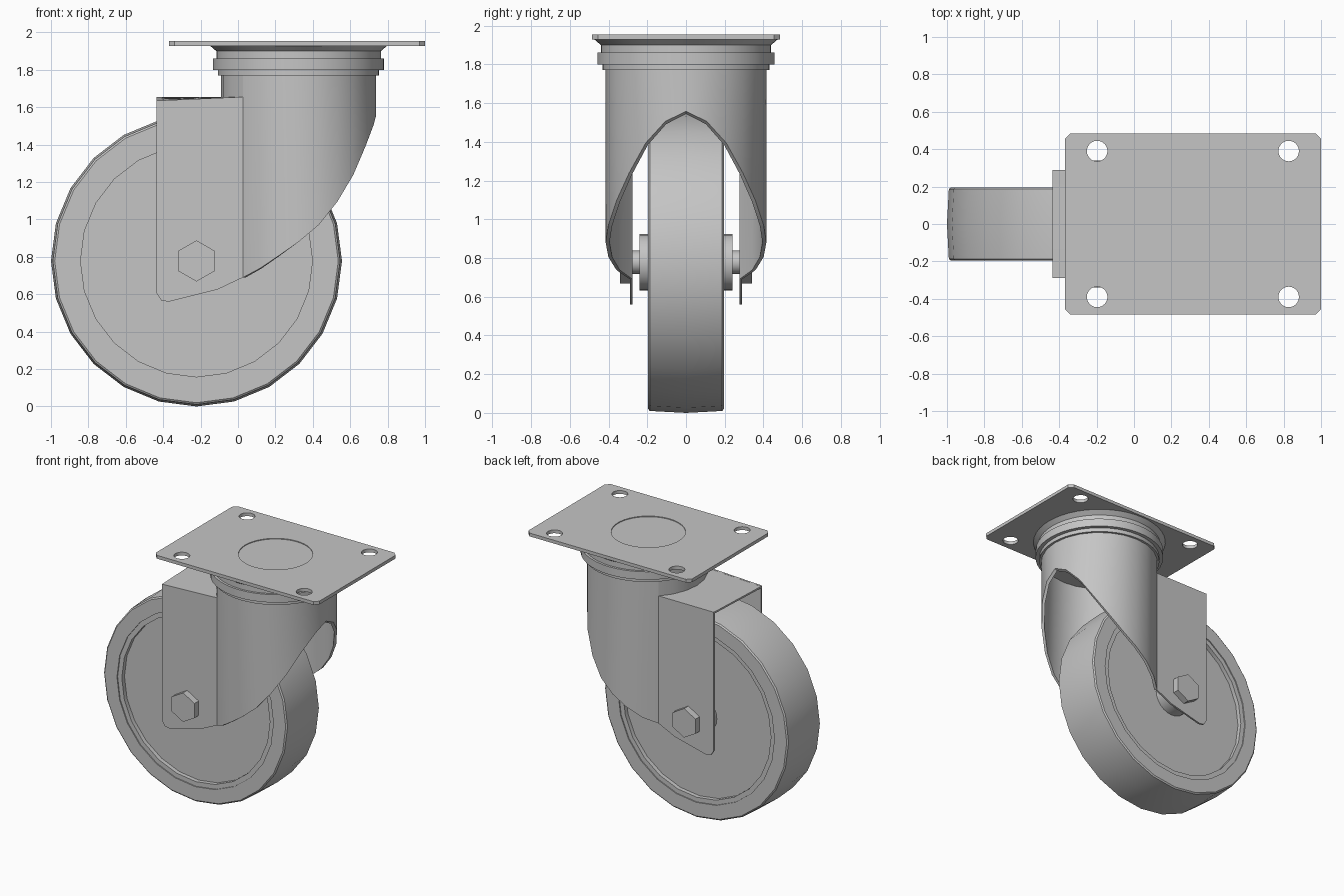
import bpy, bmesh, math
from mathutils import Vector

cube = bpy.data.objects.get("Cube")
if cube:
    bpy.data.objects.remove(cube, do_unlink=True)

GREY = (0.56, 0.56, 0.56, 1.0)
steel = bpy.data.materials.new("plain_grey")
steel.diffuse_color = GREY
steel.use_nodes = True
steel.node_tree.nodes["Principled BSDF"].inputs["Base Color"].default_value = GREY

PLATE_X = 0.315
SWIVEL_X = 0.324
AXLE = Vector((-0.222, 0, 0.778))


def smooth(obj):
    bpy.ops.object.select_all(action="DESELECT")
    obj.select_set(True)
    bpy.context.view_layer.objects.active = obj
    if obj.type == "CURVE":
        bpy.ops.object.convert(target="MESH")
    bpy.ops.object.shade_smooth_by_angle(angle=math.radians(30))


def finish(name, bm):
    bmesh.ops.remove_doubles(bm, verts=bm.verts, dist=1e-5)
    bmesh.ops.recalc_face_normals(bm, faces=bm.faces)
    mesh = bpy.data.meshes.new(name)
    bm.to_mesh(mesh)
    bm.free()
    mesh.materials.append(steel)
    obj = bpy.data.objects.new(name, mesh)
    bpy.context.collection.objects.link(obj)
    smooth(obj)


def lathe(name, profile, centre, axis, segments=24):
    """Turn (radius, height) points around the y or z axis."""
    bm = bmesh.new()
    rings = []
    for r, h in profile:
        ring = []
        for i in range(segments):
            a = math.tau * i / segments
            s, c = r * math.sin(a), r * math.cos(a)
            p = (s, h, c) if axis == "y" else (c, s, h)
            ring.append(bm.verts.new(Vector(centre) + Vector(p)))
        rings.append(ring)
    for lo, hi in zip(rings, rings[1:]):
        for i in range(segments):
            j = (i + 1) % segments
            bm.faces.new((lo[i], lo[j], hi[j], hi[i]))
    finish(name, bm)


def wall(name, sections):
    """Join four-cornered sections into a closed strip of sheet metal."""
    bm = bmesh.new()
    loops = [[bm.verts.new(p) for p in section] for section in sections]
    for a, b in zip(loops, loops[1:]):
        for i in range(4):
            j = (i + 1) % 4
            bm.faces.new((a[i], a[j], b[j], b[i]))
    bm.faces.new(loops[0])
    bm.faces.new(loops[-1])
    finish(name, bm)


# Wheel with crowned tread, stepped rim, sunken web and raised hub
half = [(0, 0.24), (0.145, 0.24), (0.145, 0.155), (0.62, 0.155), (0.62, 0.187),
        (0.655, 0.187), (0.655, 0.195), (0.758, 0.195), (0.768, 0.187)]
tread = [(0.778, 0)]
lathe("wheel", half + tread + [(r, -y) for r, y in reversed(half)], AXLE, "y")

# Axle and hexagonal bolt heads
lathe("axle", [(0, -0.285), (0.06, -0.285), (0.06, 0.285), (0, 0.285)], AXLE, "y", 16)
for side, name in ((1, "left_bolt_head"), (-1, "right_bolt_head")):
    a, b = 0.285 * side, 0.34 * side
    lathe(name, [(0, a), (0.11, a), (0.11, b), (0, b)], AXLE, "y", 6)

# Fork front: half-round sheet, its lower edge sweeping down to both sides
R, SHEET, CHEEK_Y, TOP, COLLAR_Z = 0.415, 0.02, 0.29, 1.655, 1.77
REAR_X, THIN = -0.435, 0.014
join = math.pi - math.asin(CHEEK_Y / R)
JOIN_X = SWIVEL_X + R * math.cos(join)


def shell_section(a, outer_z, inner_z):
    """Upright slice of the round shell at one angle."""
    c, s, inner = math.cos(a), math.sin(a), R - SHEET
    return [(SWIVEL_X + R * c, R * s, outer_z),
            (SWIVEL_X + R * c, R * s, COLLAR_Z),
            (SWIVEL_X + inner * c, inner * s, COLLAR_Z),
            (SWIVEL_X + inner * c, inner * s, inner_z)]


edge = [(math.radians(15 * i), z) for i, z in enumerate(
    (1.558, 1.505, 1.395, 1.24, 1.095, 0.97, 0.88, 0.805, 0.738))]
edge.append((join, 0.69))
both = [(-a, z) for a, z in reversed(edge[1:])] + edge
wall("fork_front", [shell_section(a, z, z - 0.014 * max(0, math.cos(a)))
                    for a, z in both])

# Short rear part of the shell, above the bridge
rear = [join] + [math.radians(a) for a in range(150, 211, 15)] + [math.tau - join]
wall("fork_collar", [shell_section(a, TOP - SHEET, TOP - SHEET) for a in rear])


def top_height(x, y):
    """The right cheek dips a little towards the rear."""
    if y < 0 and x < JOIN_X:
        return TOP - 0.02 * (JOIN_X - x) / (JOIN_X - REAR_X)
    return TOP


# Flat fork cheeks behind the half-round front
for side, name in ((1, "left_fork_cheek"), (-1, "right_fork_cheek")):
    outer, inner = side * CHEEK_Y, side * (CHEEK_Y - THIN)
    wall(name, [[(x, outer, z), (x, outer, top_height(x, outer)),
                 (x, inner, top_height(x, inner)), (x, inner, z)]
                for x, z in ((REAR_X, 0.605), (-0.41, 0.567), (-0.37, 0.56),
                             (-0.11, 0.625), (JOIN_X, 0.69))])

# Fork bridge between the cheeks, ending at the round shell
sections = []
for a in rear:
    y, front_x = R * math.sin(a), SWIVEL_X + (R - 0.005) * math.cos(a)
    t = (CHEEK_Y - y) / (2 * CHEEK_Y)
    rear_z = TOP - 0.02 * t
    sections.append([(REAR_X, y * 0.97, rear_z - 0.001), (front_x, y * 0.97, TOP - 0.001),
                     (front_x, y * 0.97, TOP - THIN), (REAR_X, y * 0.97, rear_z - THIN)])
wall("fork_bridge", sections)

# Swivel head: bearing ring, neck and flare
lathe("swivel_head",
      [(0, COLLAR_Z), (0.43, COLLAR_Z), (0.43, 1.80), (0.457, 1.80), (0.457, 1.86),
       (0.44, 1.86), (0.44, 1.90), (0.475, 1.93), (0, 1.93)],
      (SWIVEL_X, 0, 0), "z", 48)

# Mounting plate with clipped corners, four bolt holes and a pivot hole
curve = bpy.data.curves.new("mounting_plate", "CURVE")
curve.dimensions = "2D"
curve.fill_mode = "BOTH"
curve.extrude = 0.0125


def outline(points):
    spline = curve.splines.new("POLY")
    spline.points.add(len(points) - 1)
    for p, (x, y) in zip(spline.points, points):
        p.co = (x, y, 0, 1)
    spline.use_cyclic_u = True


def hole(x, y, r, segments):
    turns = [math.tau * i / segments for i in range(segments)]
    outline([(x + r * math.cos(a), y + r * math.sin(a)) for a in turns])


W, D, C = 0.685, 0.485, 0.03
outline([(W, C - D), (W, D - C), (W - C, D), (C - W, D),
         (-W, D - C), (-W, C - D), (C - W, -D), (W - C, -D)])
for sx in (-1, 1):
    for sy in (-1, 1):
        hole(sx * 0.512, sy * 0.39, 0.055, 24)
PIVOT_R = 0.255
hole(0, 0, PIVOT_R, 48)
curve.materials.append(steel)
plate = bpy.data.objects.new("mounting_plate", curve)
plate.location = (PLATE_X, 0, 1.9405)
bpy.context.collection.objects.link(plate)
smooth(plate)

# Pivot cap, slightly sunk into the plate
lathe("pivot_cap", [(0, 1.925), (PIVOT_R, 1.925), (PIVOT_R, 1.947), (0, 1.947)],
      (PLATE_X, 0, 0), "z", 48)
